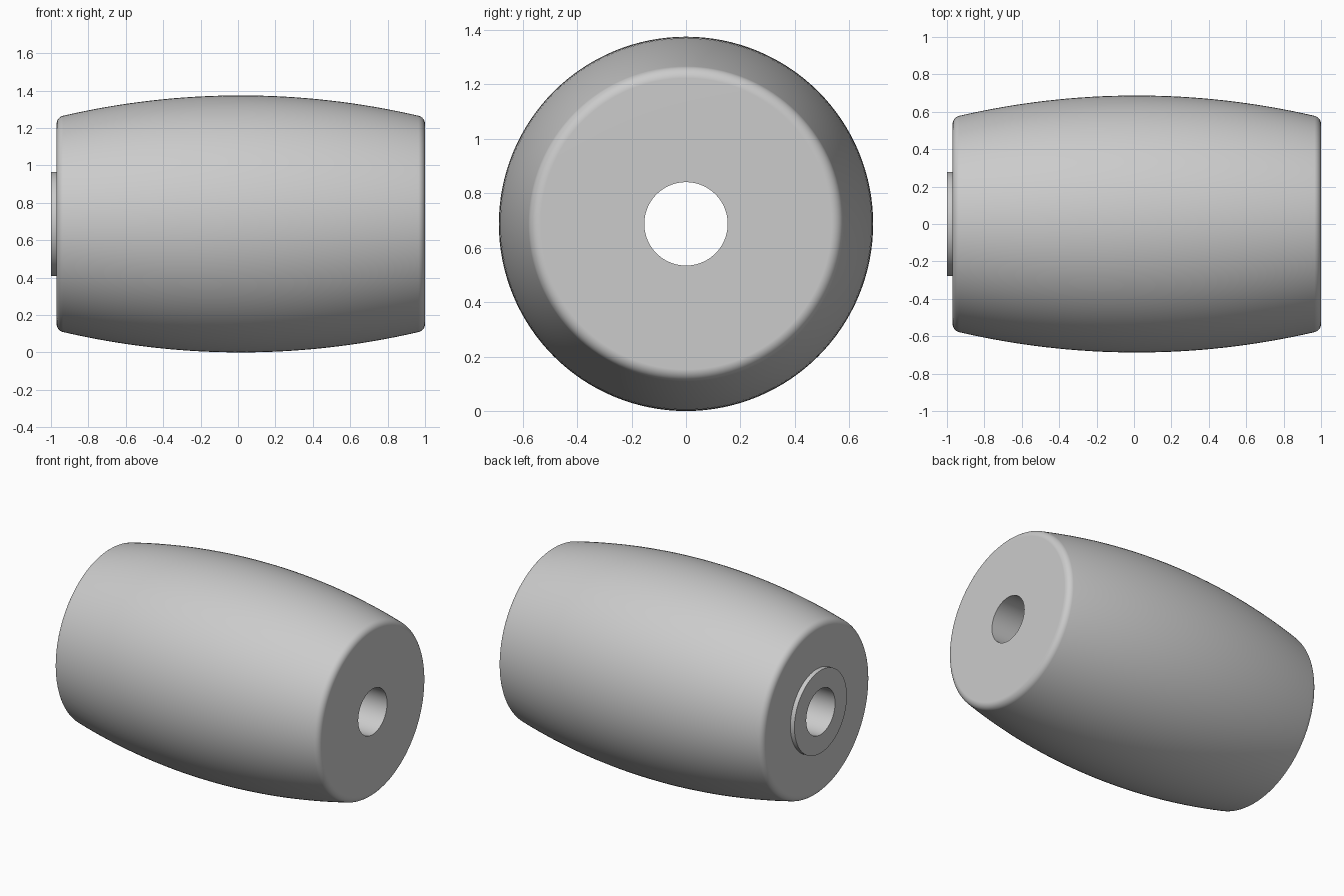
import bpy
import bmesh
import math
from mathutils import Vector

cube = bpy.data.objects.get("Cube")
if cube:
    bpy.data.objects.remove(cube, do_unlink=True)

# Main sizes
MID_RADIUS = 0.687      # radius at the widest point
HALF = 0.985            # half length of the barrel
CENTRE_X = 0.015        # barrel centre, leaving room for the hub
CROWN = 4.2             # radius of the bulging side
FILLET = 0.045          # rounding of both rims
BORE = 0.153
HUB_RADIUS = 0.278
HUB_DEPTH = 0.03
SEGMENTS = 128

grey = bpy.data.materials.new("light grey")
grey.use_nodes = True
colour = (0.6, 0.6, 0.6, 1)
grey.diffuse_color = colour
grey.node_tree.nodes["Principled BSDF"].inputs["Base Color"].default_value = colour


def arc(cx, cr, radius, start, end, steps):
    """Points (x, r) on an arc, angles measured from the radial direction."""
    angles = [start + (end - start) * i / steps for i in range(steps + 1)]
    return [(cx + radius * math.sin(a), cr + radius * math.cos(a)) for a in angles]


# Bulging side with a tangent rounding at each rim
crown_r = MID_RADIUS - CROWN
tilt = math.asin((HALF - FILLET) / (CROWN - FILLET))
rim_x = HALF - FILLET
rim_r = crown_r + (CROWN - FILLET) * math.cos(tilt)
side = arc(-rim_x, rim_r, FILLET, -math.pi / 2, -tilt, 8)
side += arc(0, crown_r, CROWN, -tilt, tilt, 32)[1:-1]
side += arc(rim_x, rim_r, FILLET, tilt, math.pi / 2, 8)

# Closed section: hub on the right end, side, plain left end, bore
section = [(-HALF - HUB_DEPTH, BORE), (-HALF - HUB_DEPTH, HUB_RADIUS), (-HALF, HUB_RADIUS)]
section += side + [(HALF, BORE)]

# Revolve the section around the long axis
bm = bmesh.new()
verts = [bm.verts.new((x + CENTRE_X, 0, r)) for x, r in section]
edges = [bm.edges.new((a, b)) for a, b in zip(verts, verts[1:] + verts[:1])]
bmesh.ops.spin(bm, geom=verts + edges, cent=(0, 0, 0), axis=(1, 0, 0),
               angle=math.tau, steps=SEGMENTS, use_merge=True)
bmesh.ops.remove_doubles(bm, verts=bm.verts, dist=1e-5)
bmesh.ops.recalc_face_normals(bm, faces=bm.faces)
bmesh.ops.translate(bm, verts=bm.verts, vec=Vector((0, 0, MID_RADIUS)))
mesh = bpy.data.meshes.new("barrel_roller")
bm.to_mesh(mesh)
bm.free()
mesh.materials.append(grey)

roller = bpy.data.objects.new("barrel_roller", mesh)
bpy.context.collection.objects.link(roller)
bpy.context.view_layer.objects.active = roller
roller.select_set(True)
bpy.ops.object.shade_smooth_by_angle(angle=math.radians(30))

# Keep the end faces flat beside the rounded rims
weighted = roller.modifiers.new("flat ends", 'WEIGHTED_NORMAL')
weighted.keep_sharp = True
